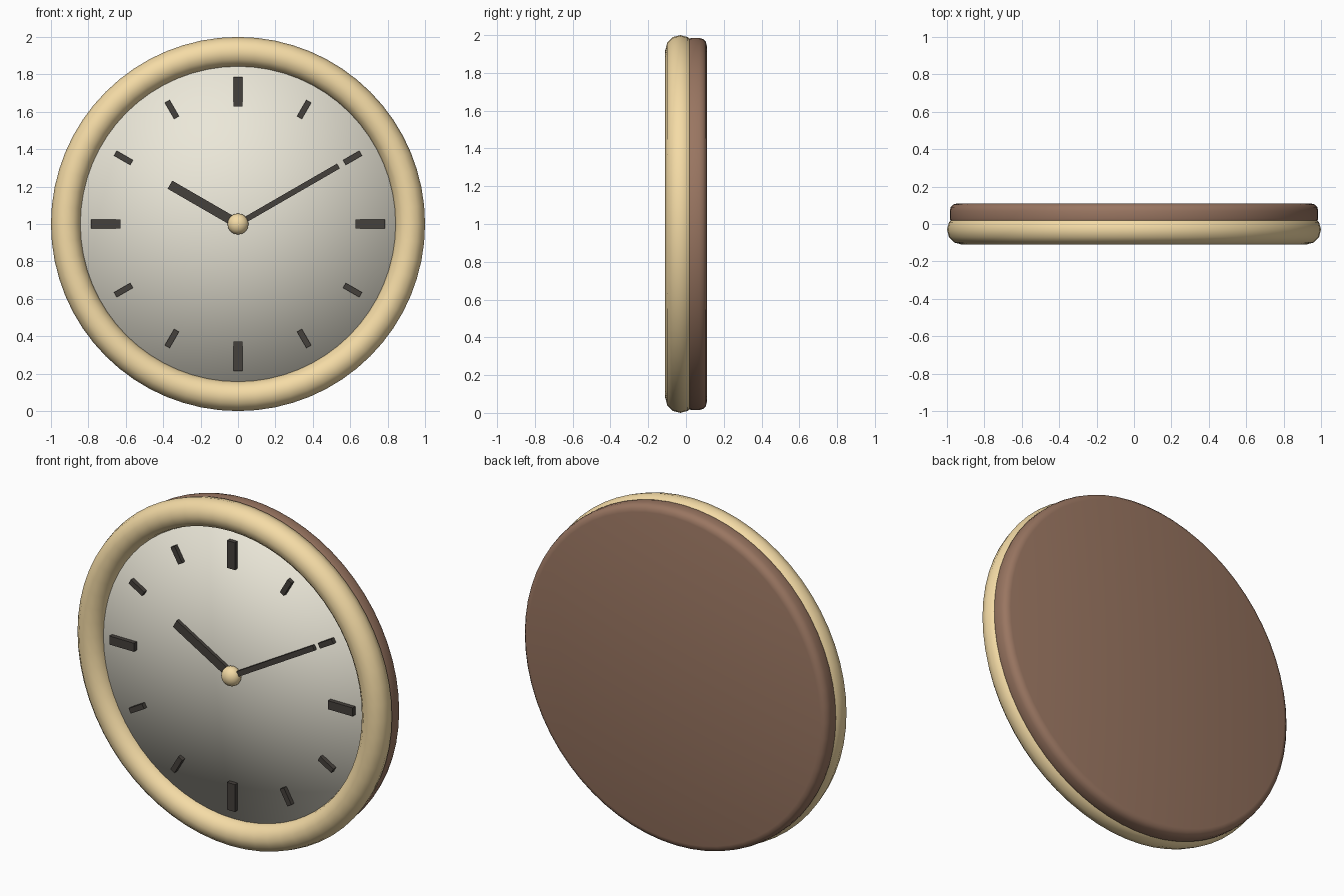
import bpy
from math import radians, sin, cos

if "Cube" in bpy.data.objects:
    bpy.data.objects.remove(bpy.data.objects["Cube"])

CZ = 1.0                      # height of the clock centre
FACE = (radians(90), 0, 0)    # turns a z-axis primitive to face the front


def material(name, rgb):
    m = bpy.data.materials.new(name)
    m.diffuse_color = (*rgb, 1)
    m.use_nodes = True
    m.node_tree.nodes["Principled BSDF"].inputs["Base Color"].default_value = m.diffuse_color
    return m


brass = material("pale_gold", (0.91, 0.71, 0.38))
cream = material("cream", (0.83, 0.80, 0.69))
dark = material("charcoal", (0.06, 0.052, 0.045))
brown = material("brown", (0.32, 0.18, 0.12))


def finish(name, mat, smooth=True):
    ob = bpy.context.object
    ob.name = name
    ob.data.materials.append(mat)
    if smooth:
        bpy.ops.object.shade_smooth()
    return ob


def disc(name, radius, y0, y1, mat, fill='NGON'):
    bpy.ops.mesh.primitive_cylinder_add(
        vertices=64, radius=radius, depth=y1 - y0, end_fill_type=fill,
        location=(0, (y0 + y1) / 2, CZ), rotation=FACE)
    return finish(name, mat)


def bar(name, angle, r0, r1, width, y0, y1):
    """Thin block lying on the dial, from radius r0 to r1, angle clockwise from 12."""
    a, r = radians(angle), (r0 + r1) / 2
    bpy.ops.mesh.primitive_cube_add(
        size=1, location=(r * sin(a), (y0 + y1) / 2, CZ + r * cos(a)),
        rotation=(0, a, 0))
    bpy.context.object.scale = (width, y1 - y0, r1 - r0)
    return finish(name, dark, smooth=False)


# rounded back case
case = disc("back_case", 0.985, -0.01, 0.11, brown)
bev = case.modifiers.new("rounded_edge", 'BEVEL')
bev.width = 0.04
bev.segments = 3
bev.limit_method = 'ANGLE'

# front rim
bpy.ops.mesh.primitive_torus_add(
    major_radius=0.92, minor_radius=0.08, major_segments=64, minor_segments=12,
    location=(0, -0.03, CZ), rotation=FACE)
finish("rim", brass)

# dial, softly shaded to its edge
disc("dial", 0.87, -0.04, 0.02, cream, 'TRIFAN')

# hour marks, longer at the quarters
for h in range(12):
    half, width = (0.08, 0.05) if h % 3 == 0 else (0.05, 0.03)
    bar(f"hour_mark_{h}", h * 30, 0.707 - half, 0.707 + half, width, -0.065, -0.035)

# hands
bar("hour_hand", -60, 0, 0.42, 0.05, -0.065, -0.045)
bar("minute_hand", 60, 0, 0.62, 0.03, -0.07, -0.05)

# centre cap
bpy.ops.mesh.primitive_uv_sphere_add(
    segments=24, ring_count=12, radius=0.056, location=(0, -0.062, CZ), rotation=FACE)
bpy.context.object.scale = (1, 1, 0.85)
finish("centre_cap", brass)
